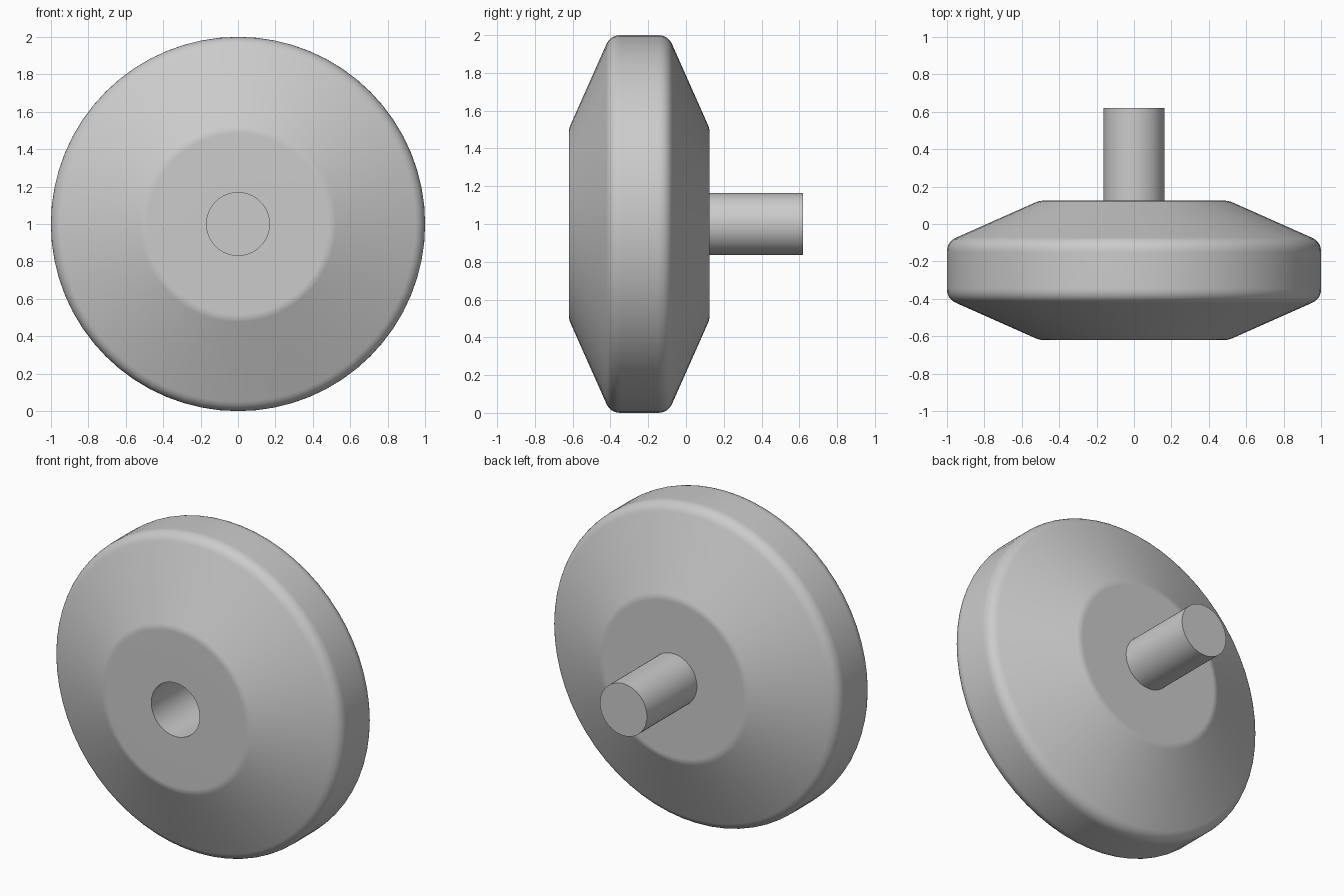
import bpy
import bmesh
import math
from mathutils import Vector, Matrix

cube = bpy.data.objects.get("Cube")
if cube:
    bpy.data.objects.remove(cube, do_unlink=True)

SEGMENTS = 64
MID = -0.2475          # centre plane of the wheel along y
HALF = 0.3725          # half thickness of the wheel

grey = bpy.data.materials.new("light_grey")
grey.use_nodes = True
colour = (0.6, 0.6, 0.6, 1)
grey.diffuse_color = colour
grey.node_tree.nodes["Principled BSDF"].inputs["Base Color"].default_value = colour


def rounded(before, corner, after, size, steps):
    """Points of a rounded corner between two straight profile lines."""
    before, corner, after = Vector(before), Vector(corner), Vector(after)
    a = corner + (before - corner).normalized() * size
    b = corner + (after - corner).normalized() * size
    ts = [i / steps for i in range(steps + 1)]
    return [tuple(a * (1 - t) ** 2 + corner * 2 * t * (1 - t) + b * t * t) for t in ts]


def lathe(name, profile):
    """Spin (radius, y) points around the horizontal axle at z = 1."""
    bm = bmesh.new()
    verts = [bm.verts.new((r, y, 0)) for r, y in profile]
    edges = [bm.edges.new(pair) for pair in zip(verts, verts[1:])]
    bmesh.ops.spin(bm, geom=verts + edges, cent=(0, 0, 0), axis=(0, 1, 0),
                   angle=math.tau, steps=SEGMENTS, use_merge=True)
    bmesh.ops.remove_doubles(bm, verts=bm.verts, dist=0.0001)
    bmesh.ops.holes_fill(bm, edges=[e for e in bm.edges if e.is_boundary], sides=0)
    bmesh.ops.recalc_face_normals(bm, faces=bm.faces)
    bmesh.ops.transform(bm, matrix=Matrix.Translation((0, 0, 1)), verts=bm.verts)
    mesh = bpy.data.meshes.new(name)
    bm.to_mesh(mesh)
    bm.free()
    mesh.materials.append(grey)
    obj = bpy.data.objects.new(name, mesh)
    bpy.context.collection.objects.link(obj)
    bpy.ops.object.select_all(action="DESELECT")
    obj.select_set(True)
    bpy.context.view_layer.objects.active = obj
    bpy.ops.object.shade_smooth_by_angle(angle=math.radians(35))
    weighted = obj.modifiers.new("weighted_normals", "WEIGHTED_NORMAL")
    weighted.keep_sharp = True
    return obj


# Wheel: half profile from the flat face out to the rim, mirrored to the back
hub_edge, rim_edge = (0.505, MID - HALF), (1.0, -0.40)
half = rounded((0.17, MID - HALF), hub_edge, rim_edge, 0.02, 2)
half += rounded(hub_edge, rim_edge, (1.0, MID), 0.055, 6)
back = [(r, 2 * MID - y) for r, y in reversed(half)]

# Blind socket in the front face, closed back face
socket = [(0.168, MID - HALF + 0.5), (0.168, MID - HALF)]
lathe("wheel_body", socket + half + back)

# Axle peg on the back
lathe("axle_peg", [(0.163, MID + HALF - 0.01), (0.163, 0.62)])
